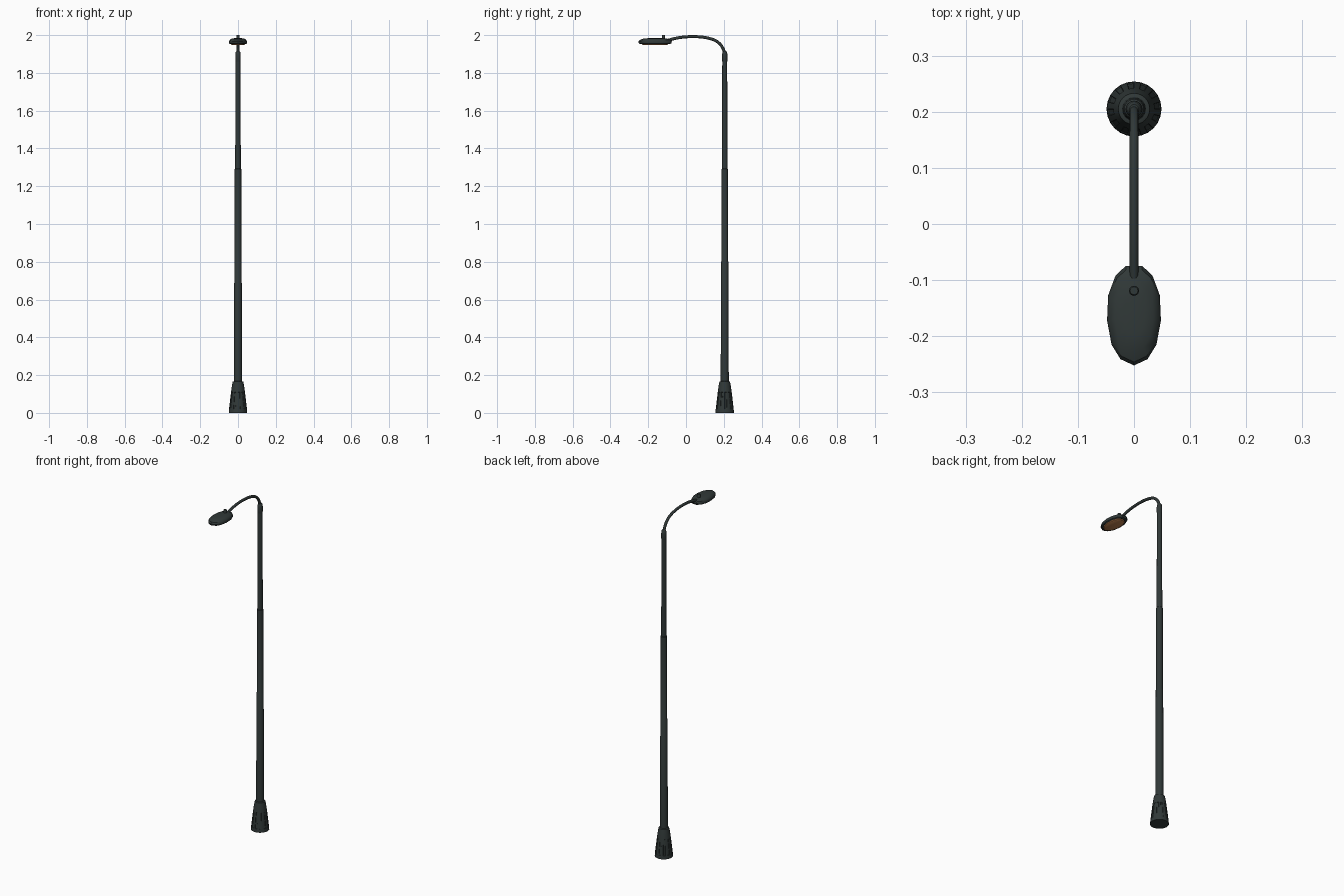
import bpy, bmesh, math
from mathutils import Vector

if "Cube" in bpy.data.objects:
    bpy.data.objects.remove(bpy.data.objects["Cube"])

PY = 0.205  # pole axis


def mat(name, c):
    m = bpy.data.materials.new(name)
    m.diffuse_color = (*c, 1)
    m.use_nodes = True
    m.node_tree.nodes["Principled BSDF"].inputs["Base Color"].default_value = m.diffuse_color
    return m


METAL = mat("dark green grey metal", (0.030, 0.040, 0.039))
LENS = mat("amber lens", (0.45, 0.19, 0.07))


def finish(bm, name, material, angle=35):
    bmesh.ops.recalc_face_normals(bm, faces=bm.faces)
    me = bpy.data.meshes.new(name)
    bm.to_mesh(me)
    bm.free()
    ob = bpy.data.objects.new(name, me)
    bpy.context.collection.objects.link(ob)
    me.materials.append(material)
    bpy.ops.object.select_all(action='DESELECT')
    ob.select_set(True)
    bpy.context.view_layer.objects.active = ob
    bpy.ops.object.shade_smooth_by_angle(angle=math.radians(angle))
    return ob


def skin(bm, rings):
    """Join rings of points into a capped tube."""
    vs = [[bm.verts.new(p) for p in r] for r in rings]
    n = len(vs[0])
    for a, b in zip(vs, vs[1:]):
        for i in range(n):
            bm.faces.new((a[i], a[(i + 1) % n], b[(i + 1) % n], b[i]))
    bm.faces.new(vs[0][::-1])
    bm.faces.new(vs[-1])


def turned(profile, y, n):
    bm = bmesh.new()
    skin(bm, [[(r * math.cos(2 * math.pi * i / n), y + r * math.sin(2 * math.pi * i / n), z)
               for i in range(n)] for r, z in profile])
    return bm


# flared base with sunken panels around it
bm = turned([(0.049, 0), (0.0475, 0.02), (0.037, 0.11), (0.032, 0.145), (0.028, 0.165), (0.021, 0.168)], PY, 24)
bm.faces.ensure_lookup_table()
bmesh.ops.recalc_face_normals(bm, faces=bm.faces)
panels = []
for f in bm.faces:
    c = f.calc_center_median()
    k = int((math.atan2(c.y - PY, c.x) % (2 * math.pi)) / (math.pi / 12))
    if len(f.verts) == 4 and 0.03 < c.z < 0.1 and k % 2 == 0:
        panels.append(f)
bmesh.ops.inset_individual(bm, faces=panels, thickness=0.0015, depth=-0.002)
finish(bm, "base", METAL, 25)

# stepped pole and collar
finish(turned([(0.0215, 0.16), (0.0195, 0.80), (0.0180, 0.803), (0.0175, 1.29),
               (0.0150, 1.293), (0.0130, 1.865)], PY, 16), "pole", METAL)
finish(turned([(0.012, 1.855), (0.0145, 1.865), (0.0145, 1.895), (0.012, 1.91), (0.008, 1.915)], PY, 16),
       "collar", METAL)

# curved arm, swept along a smooth path
P = [Vector((0, y, z)) for y, z in [(0.204, 1.90), (0.198, 1.925), (0.178, 1.955), (0.145, 1.976),
     (0.09, 1.989), (0.025, 1.992), (-0.04, 1.986), (-0.103, 1.971)]]
path = []
Q = [2 * P[0] - P[1]] + P + [2 * P[-1] - P[-2]]
for a, b, c, d in zip(Q, Q[1:], Q[2:], Q[3:]):
    for s in range(4):
        t = s / 4
        path.append(0.5 * (2 * b + (c - a) * t + (2 * a - 5 * b + 4 * c - d) * t * t
                           + (3 * b - a - 3 * c + d) * t ** 3))
path.append(P[-1])
rings = []
for i, p in enumerate(path):
    d = (path[min(i + 1, len(path) - 1)] - path[max(i - 1, 0)]).normalized()
    u, v = Vector((1, 0, 0)), d.cross(Vector((1, 0, 0)))
    rings.append([p + 0.0078 * (u * math.cos(k * math.pi / 6) + v * math.sin(k * math.pi / 6)) for k in range(12)])
bm = bmesh.new()
skin(bm, rings)
finish(bm, "arm", METAL)

# lamp head: scaled copies of one half outline, mirrored
half = [(0.015, -0.075), (0.033, -0.092), (0.046, -0.127), (0.048, -0.172), (0.040, -0.215), (0.024, -0.241)]
outline = half + [(0, -0.252)] + [(-x, y) for x, y in reversed(half)]


def ring(s, z):
    return [(x * s, -0.164 + (y + 0.164) * s, z) for x, y in outline]


bm = bmesh.new()
skin(bm, [ring(0.78, 1.956), ring(0.86, 1.952), ring(0.97, 1.956), ring(1, 1.965),
          ring(0.93, 1.974), ring(0.72, 1.981), ring(0.4, 1.984)])
finish(bm, "lamp_head", METAL)
bm = bmesh.new()
skin(bm, [ring(0.68, 1.947), ring(0.77, 1.950), ring(0.78, 1.958)])
finish(bm, "lens", LENS)

# sensor knob on top
finish(turned([(0.009, 1.975), (0.009, 1.997), (0.007, 2.0)], -0.119, 12), "sensor_knob", METAL)
